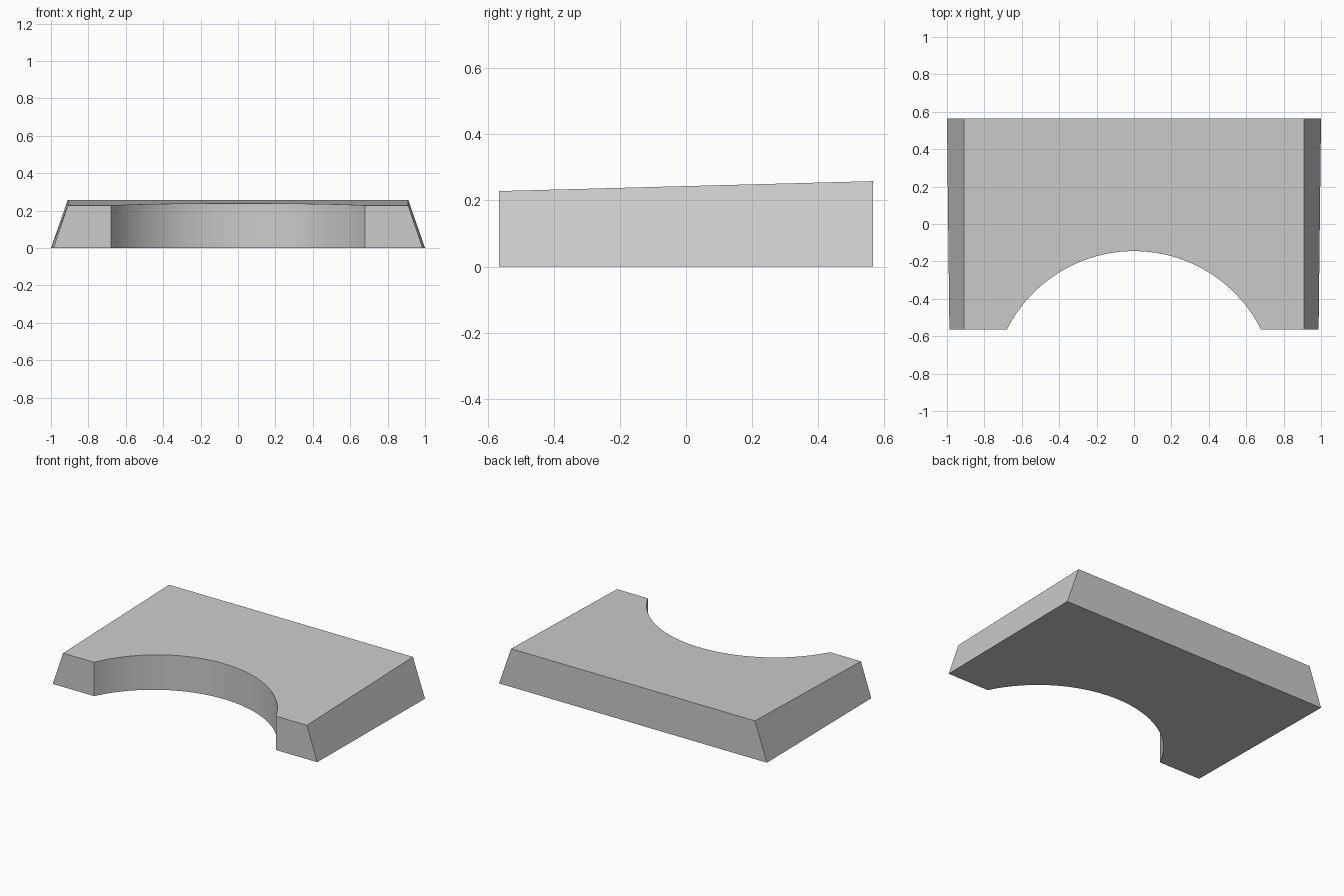
import bpy, bmesh, math

if "Cube" in bpy.data.objects:
    bpy.data.objects.remove(bpy.data.objects["Cube"])

DEPTH = 0.565                 # half depth
TOP_HALF = 0.91               # half width of the top face
FRONT_HALF, BACK_HALF = 0.987, 1.0   # half widths of the base
FRONT_Z, BACK_Z = 0.228, 0.258
RADIUS, CENTRE_Y = 0.76, -0.905      # round cut-out in the front
SEGMENTS = 48

# Single grey material
grey = bpy.data.materials.new("light grey")
grey.use_nodes = True
colour = (0.6, 0.6, 0.6, 1)
grey.diffuse_color = colour
grey.node_tree.nodes["Principled BSDF"].inputs["Base Color"].default_value = colour


def top_height(y):
    return FRONT_Z + (BACK_Z - FRONT_Z) * (y + DEPTH) / (2 * DEPTH)


def outline(front_half, back_half):
    """Counter-clockwise plan: straight sides and the front arc."""
    points = [(front_half, -DEPTH), (back_half, DEPTH),
              (-back_half, DEPTH), (-front_half, -DEPTH)]
    half_angle = math.acos((-DEPTH - CENTRE_Y) / RADIUS)
    for i in range(SEGMENTS + 1):
        a = half_angle * (2 * i / SEGMENTS - 1)
        points.append((RADIUS * math.sin(a), CENTRE_Y + RADIUS * math.cos(a)))
    return points


# Wedge-shaped block with sloping sides and a curved recess
bm = bmesh.new()
base = [bm.verts.new((x, y, 0)) for x, y in outline(FRONT_HALF, BACK_HALF)]
top = [bm.verts.new((x, y, top_height(y))) for x, y in outline(TOP_HALF, TOP_HALF)]
bm.faces.new(top)
bm.faces.new(base[::-1])
for i in range(len(base)):
    j = (i + 1) % len(base)
    bm.faces.new((base[i], base[j], top[j], top[i]))
bmesh.ops.recalc_face_normals(bm, faces=bm.faces)

mesh = bpy.data.meshes.new("curved_block")
bm.to_mesh(mesh)
bm.free()
mesh.materials.append(grey)
block = bpy.data.objects.new("curved_block", mesh)
bpy.context.collection.objects.link(block)

# Smooth recess, crisp edges
bpy.ops.object.select_all(action="DESELECT")
block.select_set(True)
bpy.context.view_layer.objects.active = block
bpy.ops.object.shade_smooth_by_angle(angle=math.radians(30))
